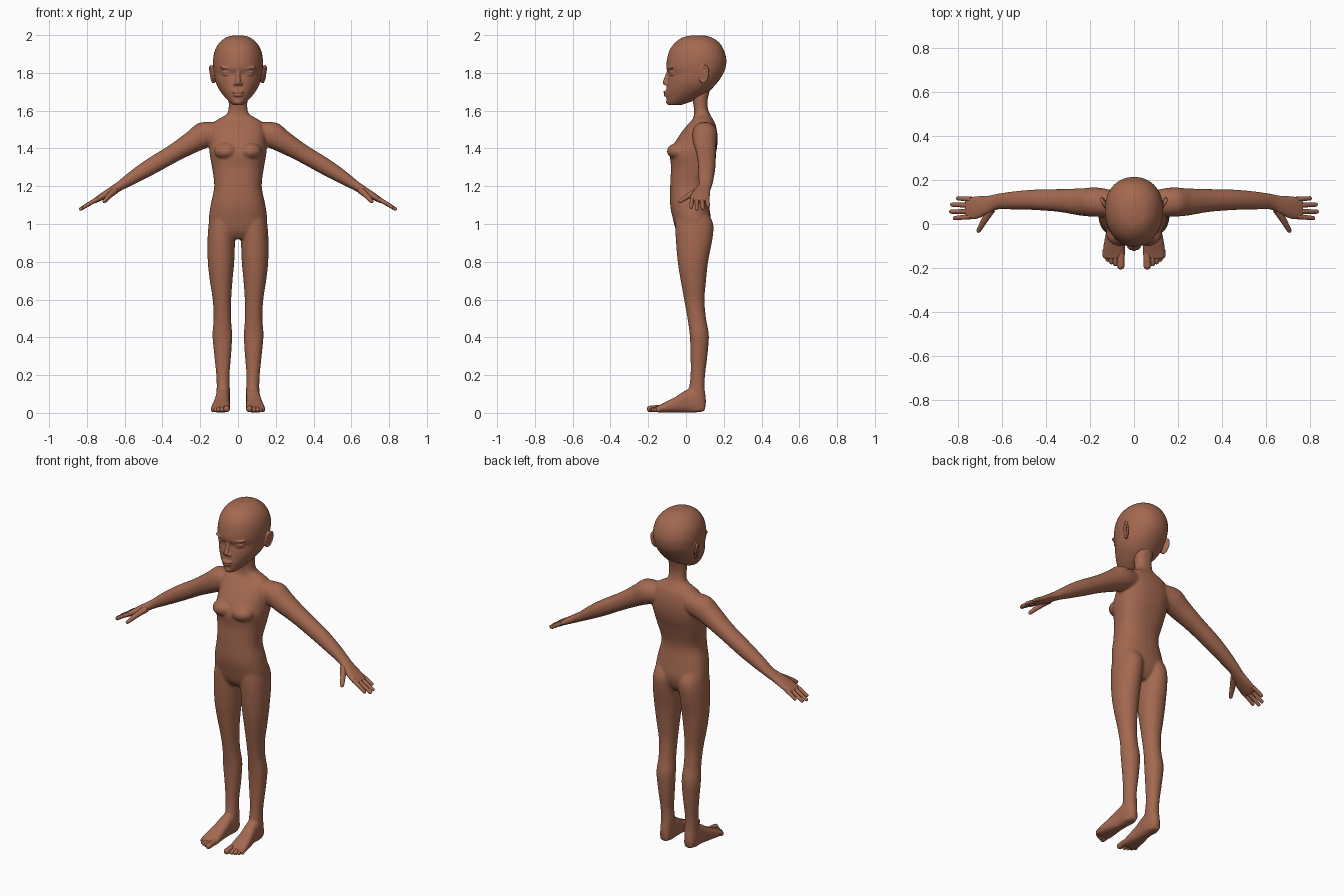
import bpy, bmesh, math
from mathutils import Vector, Matrix

skin = bpy.data.materials.new("brown skin")
skin.diffuse_color = (0.37, 0.14, 0.08, 1)
X, Y, Z = Vector((1, 0, 0)), Vector((0, 1, 0)), Vector((0, 0, 1))


def spline(rows, n=5):
    """Catmull-Rom interpolation of number tuples."""
    out = []
    for i in range(len(rows) - 1):
        p = [rows[max(0, i - 1)], rows[i], rows[i + 1], rows[min(len(rows) - 1, i + 2)]]
        for k in range(n):
            t = k / n
            out.append([0.5 * (2 * b + (c - a) * t + (2 * a - 5 * b + 4 * c - d) * t * t
                               + (3 * b - a - 3 * c + d) * t ** 3) for a, b, c, d in zip(*p)])
    out.append(list(rows[-1]))
    return out


def loft(bm, rows, u, v, e=2.2, s=1, n=32):
    """Rows: centre x, y, z, half width along u, extent along -v, extent along +v."""
    rings = []
    for cx, cy, cz, hu, vn, vp in spline(rows):
        ring = []
        for k in range(n):
            a = 2 * math.pi * (k + 0.5) / n
            c, d = math.cos(a), math.sin(a)
            p = (Vector((cx, cy, cz)) + u * math.copysign(abs(c) ** (2 / e), c) * hu
                 + v * math.copysign(abs(d) ** (2 / e), d) * (vp if d > 0 else vn))
            p.x *= s
            ring.append(bm.verts.new(p))
        rings.append(ring)
    for r, q in zip(rings, rings[1:]):
        for k in range(n):
            bm.faces.new((r[k], r[k - 1], q[k - 1], q[k]))
    bm.faces.new(rings[0])
    bm.faces.new(rings[-1])


def upright(rows):
    """(z, x, half width, front y, centre y, back y) to loft rows."""
    return [(x, yc, z, w, yc - yf, yb - yc) for z, x, w, yf, yc, yb in rows]


def ball(bm, pos, size, rot=None, s=1):
    m = Matrix.Translation((pos[0] * s, pos[1], pos[2]))
    if rot:
        m = m @ Matrix.Rotation(rot[1] * s, 4, 'Y') @ Matrix.Rotation(rot[0], 4, 'X') \
            @ Matrix.Rotation(rot[2] * s, 4, 'Z')
    bmesh.ops.create_uvsphere(bm, u_segments=24, v_segments=16, radius=1,
                              matrix=m @ Matrix.Diagonal((*size, 1)))


def digit(bm, pts, r0, r1, s=1):
    """Round-ended finger or toe along a straight or bent path."""
    d = (Vector(pts[-1]) - Vector(pts[0])).normalized()
    u = d.cross(Z).normalized()
    v = u.cross(d)
    path = spline(pts, 5)
    rows = []
    for i, p in enumerate(path):
        r = r0 + (r1 - r0) * i / (len(path) - 1)
        rows.append((*p, r, r, r))
    end = Vector(path[-1])
    for a in (0.4, 0.7, 0.9, 0.99):
        r = r1 * math.sqrt(1 - a * a)
        rows.append((*(end + d * r1 * a), r, r, r))
    loft(bm, rows, u, v, 2, s, 14)


def finish(name, bm, voxel=0, smooth=0):
    bmesh.ops.recalc_face_normals(bm, faces=bm.faces)
    for f in bm.faces:
        f.smooth = True
    me = bpy.data.meshes.new(name)
    bm.to_mesh(me)
    bm.free()
    me.materials.append(skin)
    ob = bpy.data.objects.new(name, me)
    bpy.context.collection.objects.link(ob)
    if voxel:
        m = ob.modifiers.new("fuse", 'REMESH')
        m.mode, m.voxel_size, m.use_smooth_shade = 'VOXEL', voxel, True
        m = ob.modifiers.new("soften", 'SMOOTH')
        m.factor, m.iterations = 0.5, smooth
    return ob


# Body: neck and torso
bm = bmesh.new()
loft(bm, upright([
    (1.72, 0, .050, .040, .085, .130), (1.66, 0, .050, .035, .075, .115),
    (1.61, 0, .050, .042, .080, .116), (1.58, 0, .062, .042, .082, .128),
    (1.555, 0, .105, .035, .087, .142), (1.53, 0, .135, .012, .09, .155),
    (1.48, 0, .150, -.028, .09, .166), (1.42, 0, .152, -.066, .08, .166),
    (1.37, 0, .150, -.085, .06, .157), (1.30, 0, .138, -.080, .05, .135),
    (1.20, 0, .126, -.084, .02, .112), (1.10, 0, .145, -.084, .03, .122),
    (1.02, 0, .155, -.068, .04, .132), (.96, 0, .145, -.050, .04, .118),
    (.92, 0, .10, -.020, .04, .09)]), X, Y, 2.35)

arm_normal = Vector((.5, 0, .866))
for s in (1, -1):
    # Chest
    ball(bm, (.062, -.04, 1.385), (.065, .061, .045), None, s)
    # Legs
    loft(bm, upright([
        (1.06, .080, .062, -.050, .04, .115), (1.0, .082, .073, -.056, .04, .144),
        (.92, .088, .073, -.054, .04, .140), (.80, .090, .070, -.044, .04, .117),
        (.70, .089, .060, -.028, .04, .106), (.60, .085, .049, -.010, .045, .098),
        (.50, .083, .046, .008, .055, .106), (.41, .083, .052, .020, .065, .121),
        (.30, .081, .044, .024, .065, .113), (.20, .080, .035, .024, .06, .101),
        (.13, .078, .035, .015, .06, .099), (.06, .080, .036, .0, .055, .106),
        (.01, .080, .030, .0, .05, .098)]), X, Y, 2.1, s)
    # Feet
    loft(bm, [(x, y, (a + b) / 2, w, (b - a) / 2, (b - a) / 2) for y, x, w, a, b in [
        (.098, .080, .026, .008, .07), (.05, .080, .037, .002, .13),
        (0, .082, .038, .002, .120), (-.05, .087, .043, .002, .088),
        (-.10, .090, .049, .002, .062), (-.14, .092, .051, .002, .042),
        (-.16, .092, .047, .006, .034)]], X, Z, 2.6, s)
    # Arms and palms
    loft(bm, [(x, y, z, t, w, w) for x, z, t, y, w in [
        (.08, 1.49, .055, .095, .055), (.17, 1.475, .070, .10, .066),
        (.24, 1.435, .059, .10, .062), (.34, 1.375, .048, .107, .052),
        (.46, 1.305, .044, .110, .046), (.55, 1.25, .036, .107, .041),
        (.62, 1.205, .026, .102, .036), (.66, 1.18, .023, .088, .042),
        (.72, 1.145, .018, .074, .053), (.765, 1.119, .012, .072, .051)]],
        arm_normal, Y, 2.15, s)
finish("body", bm, .006, 8)

# Fingers, thumbs and toes
bm = bmesh.new()
toes = bmesh.new()
for s in (1, -1):
    for y0, x1, y1, z1 in [(.112, .800, .117, 1.098), (.085, .827, .088, 1.083),
                           (.058, .832, .056, 1.080), (.034, .815, .027, 1.090)]:
        digit(bm, [(.74, y0, 1.133), ((.74 + x1) / 2, (y0 + y1) / 2, (1.137 + z1) / 2),
                   (x1, y1, z1)], .0125, .0095, s)
    digit(bm, [(.650, .065, 1.178), (.683, .012, 1.148), (.707, -.030, 1.120)], .019, .010, s)
    for x, y, r in [(.060, -.190, .017), (.085, -.180, .012), (.103, -.172, .0115),
                    (.119, -.161, .011), (.132, -.146, .0105)]:
        digit(toes, [(x, -.12, .024), (x, (y - .12) / 2, .024), (x, y, r + .004)], r, r, s)
finish("fingers", bm)
finish("toes", toes)

# Head with jaw and cranium
bm = bmesh.new()
loft(bm, upright([
    (1.999, 0, .022, .035, .06, .09), (1.988, 0, .062, -.016, .06, .135),
    (1.96, 0, .098, -.058, .065, .176), (1.92, 0, .122, -.087, .07, .201),
    (1.87, 0, .132, -.101, .07, .214), (1.825, 0, .131, -.104, .065, .209),
    (1.795, 0, .127, -.093, .06, .197), (1.76, 0, .121, -.098, .05, .175),
    (1.73, 0, .110, -.102, .04, .150), (1.70, 0, .092, -.105, .02, .120),
    (1.67, 0, .068, -.104, -.01, .075), (1.645, 0, .044, -.101, -.04, .02),
    (1.63, 0, .026, -.092, -.06, -.025)]), X, Y, 2.1, 1, 48)
# Nose, lips and chin
digit(bm, [(0, -.090, 1.815), (0, -.100, 1.780), (0, -.109, 1.750)], .009, .015)
ball(bm, (0, -.106, 1.698), (.032, .015, .008))
ball(bm, (0, -.104, 1.682), (.027, .015, .008))
ball(bm, (0, -.088, 1.647), (.024, .018, .017))
for s in (1, -1):
    # Nostrils, brows, eyelids and cheeks
    ball(bm, (.015, -.102, 1.742), (.010, .012, .009), None, s)
    ball(bm, (.058, -.080, 1.826), (.040, .013, .008), (0, -.08, .3), s)
    ball(bm, (.056, -.073, 1.803), (.030, .014, .008), (0, -.1, .3), s)
    ball(bm, (.056, -.073, 1.790), (.029, .012, .006), (0, -.1, .3), s)
    # Ears: thin shell with a raised rim
    tilt = (-.15, .17, -.35)
    ball(bm, (.133, .094, 1.792), (.008, .023, .046), tilt, s)
    m = (Matrix.Translation((.137 * s, .096, 1.793)) @ Matrix.Rotation(tilt[1] * s, 4, 'Y')
         @ Matrix.Rotation(tilt[0], 4, 'X') @ Matrix.Rotation(tilt[2] * s, 4, 'Z'))
    for k in range(20):
        a = 2 * math.pi * k / 20
        p = m @ Vector((0, .021 * math.cos(a), .043 * math.sin(a)))
        bmesh.ops.create_icosphere(bm, subdivisions=2, radius=.0075,
                                   matrix=Matrix.Translation(p))
finish("head", bm, .004, 3)
